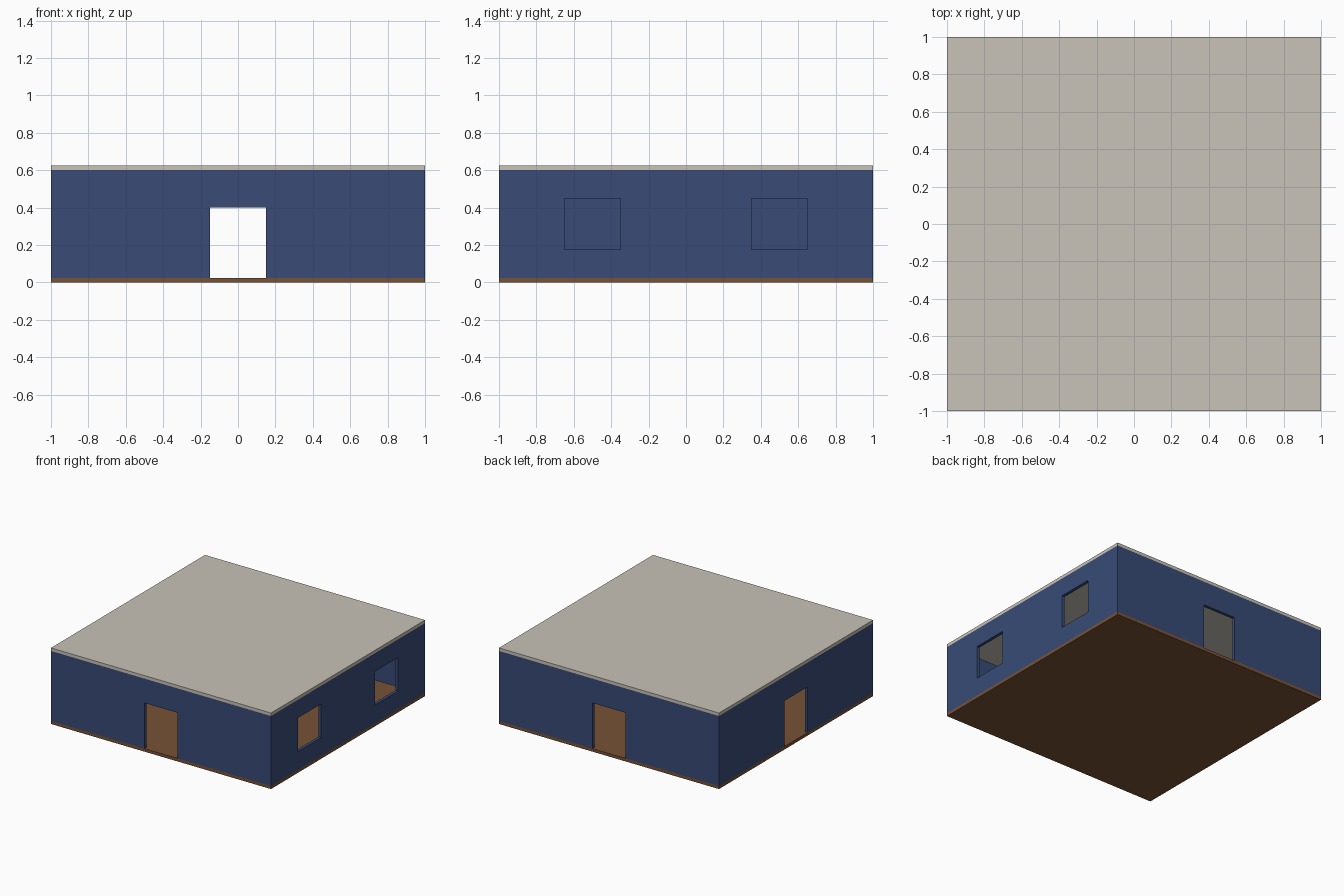
import bpy

if "Cube" in bpy.data.objects:
    bpy.data.objects.remove(bpy.data.objects["Cube"])

T = 0.025  # thickness of walls and slabs


def material(name, srgb):
    mat = bpy.data.materials.new(name)
    lin = [((c / 255 + 0.055) / 1.055) ** 2.4 for c in srgb]
    mat.diffuse_color = (*lin, 1)
    mat.use_nodes = True
    mat.node_tree.nodes["Principled BSDF"].inputs["Base Color"].default_value = mat.diffuse_color
    return mat


def box(name, x, y, z, mat=None):
    """Box from (min, max) ranges on each axis."""
    lo, hi = zip(x, y, z)
    bpy.ops.mesh.primitive_cube_add(size=1, location=[(a + b) / 2 for a, b in zip(lo, hi)])
    ob = bpy.context.object
    ob.name = name
    ob.scale = [b - a for a, b in zip(lo, hi)]
    bpy.ops.object.transform_apply(location=False, rotation=False, scale=True)
    if mat:
        ob.data.materials.append(mat)
    return ob


def cut(ob, name, x, y, z):
    """Cut a box-shaped opening out of an object."""
    cutter = box(name, x, y, z)
    cutter.hide_render = True
    cutter.display_type = 'WIRE'
    mod = ob.modifiers.new(name, 'BOOLEAN')
    mod.operation = 'DIFFERENCE'
    mod.solver = 'EXACT'
    mod.object = cutter
    bpy.context.view_layer.objects.active = ob
    bpy.ops.object.modifier_apply(modifier=mod.name)
    bpy.data.objects.remove(cutter)


blue = material("navy blue wall", (56, 75, 118))
brown = material("brown floor", (120, 82, 54))
grey = material("warm grey roof", (200, 194, 184))

# Floor and roof slabs
box("floor", (-1, 1), (-1, 1), (0, T), brown)
box("roof", (-1, 1), (-1, 1), (0.6, 0.6 + T), grey)

# Front and back walls, each with a central door opening
for name, y in (("front_wall", (-1, -1 + T)), ("back_wall", (1 - T, 1))):
    wall = box(name, (-1, 1), y, (T, 0.6), blue)
    cut(wall, "door_cutter", (-0.15, 0.15), (y[0] - 0.1, y[1] + 0.1), (-0.1, 0.4))

# Left wall with a central door opening
left = box("left_wall", (-1, -1 + T), (-1 + T, 1 - T), (T, 0.6), blue)
cut(left, "door_cutter", (-1.1, -0.9), (-0.15, 0.15), (-0.1, 0.4))

# Right wall with two window openings
right = box("right_wall", (1 - T, 1), (-1 + T, 1 - T), (T, 0.6), blue)
for y in (-0.5, 0.5):
    cut(right, "window_cutter", (0.9, 1.1), (y - 0.15, y + 0.15), (0.175, 0.45))
